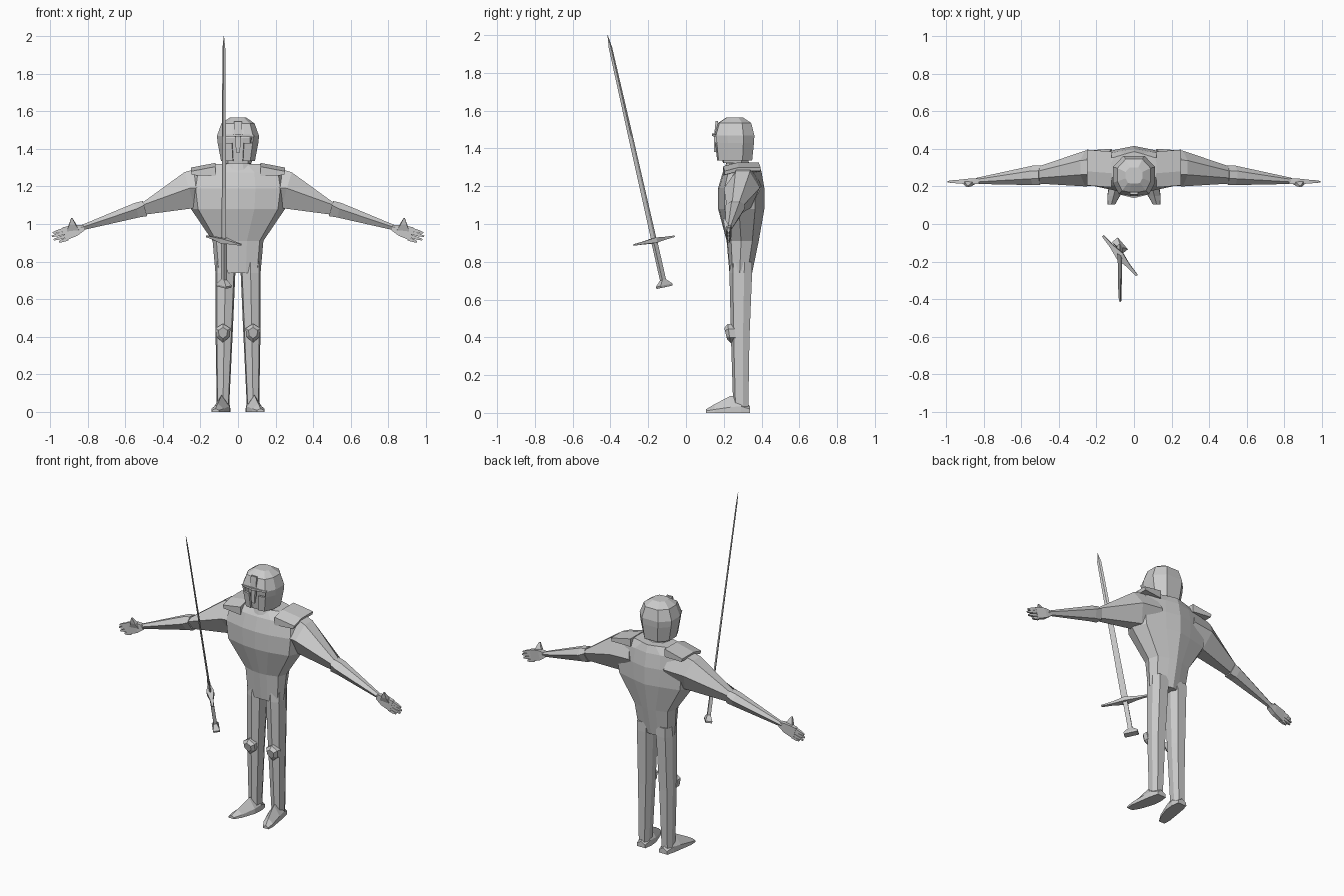
import bpy, bmesh
from mathutils import Vector

cube = bpy.data.objects.get("Cube")
if cube:
    bpy.data.objects.remove(cube)

steel = bpy.data.materials.new("plain_grey")
steel.use_nodes = True
GREY = (0.6, 0.6, 0.6, 1)
steel.diffuse_color = GREY
steel.node_tree.nodes["Principled BSDF"].inputs["Base Color"].default_value = GREY


def loft(name, rings, side=1, skip=(), caps=True):
    """Skin a list of equal point rings; skip holds (row, column) faces left open."""
    bm = bmesh.new()
    vs = [[bm.verts.new((p[0] * side, p[1], p[2])) for p in r] for r in rings]
    n = len(vs[0])
    for i in range(len(vs) - 1):
        for j in range(n):
            if (i, j) not in skip:
                k = (j + 1) % n
                bm.faces.new((vs[i][j], vs[i][k], vs[i + 1][k], vs[i + 1][j]))
    bm.faces.new(vs[-1])
    if caps:
        bm.faces.new(vs[0])
    bmesh.ops.recalc_face_normals(bm, faces=bm.faces)
    me = bpy.data.meshes.new(name)
    bm.to_mesh(me)
    bm.free()
    me.materials.append(steel)
    ob = bpy.data.objects.new(name, me)
    bpy.context.collection.objects.link(ob)
    return ob


def mirrored(half):
    return half + [(-x, y) for x, y in reversed(half) if x > 0]


def level(shape, z, w, yf, yb, cx=0):
    """Horizontal ring: a unit shape stretched to half width w and depth yf..yb."""
    cy, d = (yf + yb) / 2, (yb - yf) / 2
    return [(cx + x * w, cy + y * d, z) for x, y in shape]


def bar(name, a, b, across, sizes, side=1):
    """Tapered four-sided bar from a to b; sizes are (t, half width, half depth)."""
    a, b = Vector(a), Vector(b)
    u = Vector(across).normalized()
    v = (b - a).cross(u).normalized()
    rings = []
    for t, w, d in sizes:
        c = a.lerp(b, t)
        rings.append([c + u * w + v * d, c - u * w + v * d,
                      c - u * w - v * d, c + u * w - v * d])
    return loft(name, rings, side)


# Torso and neck
body = mirrored([(0, -1), (.35, -.95), (.85, -.72), (1, -.1), (.85, .6), (.35, .85), (0, 1)])
loft("torso", [level(body, *r) for r in (
    (.74, .12, .23, .35), (.91, .135, .215, .385), (1.08, .25, .17, .415),
    (1.19, .265, .17, .415), (1.275, .25, .195, .40), (1.32, .13, .225, .385))])
loft("neck", [level(body, *r) for r in (
    (1.28, .09, .2, .37), (1.33, .065, .215, .33), (1.4, .06, .21, .32))])

# Helmet shell with an open visor, over an inner head
dome = [(.3, -1), (.72, -.92), (1, -.35), (1, .45), (.5, 1),
        (-.5, 1), (-1, .45), (-1, -.35), (-.72, -.92), (-.3, -1)]
LEVELS = ((1.335, .09, .165, .35), (1.43, .108, .155, .36), (1.468, .112, .15, .362),
          (1.535, .088, .17, .345), (1.565, .045, .215, .30))
visor = {(0, 9), (1, 9), (1, 0), (1, 8)}
helmet = loft("helmet", [level(dome, *r) for r in LEVELS], skip=visor, caps=False)
solid = helmet.modifiers.new("thickness", "SOLIDIFY")
solid.thickness = .012
solid.offset = -1
loft("head", [level(dome, z - .012, w * .8, yf + .03, yb - .02) for z, w, yf, yb in LEVELS])
bar("nose_guard", (0, .155, 1.38), (0, .163, 1.545), (1, 0, 0),
    ((0, .011, .006), (.5, .014, .01), (.6, .02, .01), (1, .02, .006)))
for s in (1, -1):
    bar("brow", (0, .146, 1.472), (.085, .165, 1.468), (0, 1, 0),
        ((0, .008, .007), (1, .006, .005)), s)


def arm_ring(x, yf, yb, zt, zm, zb):
    c, d = (yf + yb) / 2, (yb - yf) / 2
    pts = ((-1, zm), (-.35, zt), (.45, zt), (1, zm), (.5, zb), (-.4, zb))
    return [(x - .3 * (zm - z), c + y * d, z) for y, z in pts]


leg_shape = [(0, -1), (.85, -.7), (1, .3), (.6, 1), (-.6, 1), (-1, .3), (-.85, -.7)]
knee_shape = ((0, .05), (.04, .025), (.036, -.02), (0, -.05), (-.036, -.02), (-.04, .025))

for s, tag in ((1, "left_"), (-1, "right_")):
    # Arm
    loft(tag + "upper_arm", [arm_ring(*r) for r in (
        (.12, .21, .40, 1.315, 1.2, 1.12), (.26, .2, .39, 1.275, 1.19, 1.085),
        (.51, .215, .305, 1.11, 1.1, 1.05))], s)
    loft(tag + "forearm", [arm_ring(*r) for r in (
        (.50, .208, .312, 1.122, 1.1, 1.042), (.54, .207, .31, 1.112, 1.08, 1.035),
        (.84, .213, .245, .99, .979, .965))], s)

    # Hand: palm, four fingers and thumb
    bar(tag + "palm", (.82, .228, .98), (.925, .225, .947), (.25, 0, .95),
        ((0, .014, .014), (.4, .03, .015), (1, .036, .010)), s)
    for i, tip in enumerate(((.985, .952), (.99, .934), (.98, .916), (.952, .905))):
        bar(tag + "finger", (.922 - .006 * i, .225, .972 - .017 * i), (tip[0], .225, tip[1]),
            (.25, 0, .95), ((0, .009, .009), (.6, .008, .008), (1, .004, .004)), s)
    bar(tag + "thumb", (.876, .224, .965), (.884, .2, 1.03), (1, 0, 0),
        ((0, .034, .011), (.5, .018, .011), (1, .004, .004)), s)

    # Shoulder plate
    loft(tag + "shoulder_plate", [
        [(.12, y, z - .05), (.245, y + .01, z - .045), (.25, y + .01, z - .025), (.12, y, z)]
        for y, z in ((.195, 1.305), (.27, 1.325), (.385, 1.325))], s)

    # Leg
    loft(tag + "leg", [level(leg_shape, *r) for r in (
        (.03, .033, .25, .33, .08), (.4, .045, .238, .336, .074),
        (.74, .053, .23, .35, .067), (.8, .055, .235, .35, .065))], s)
    loft(tag + "knee_guard", [
        [(.08 + x * k, y - z * .15, .42 + z * k) for x, z in knee_shape]
        for y, k in ((.26, 1), (.228, 1), (.21, .6))], s)

    # Foot, splayed outward
    loft(tag + "foot", [
        [(c - w, y, 0), (c + w, y, 0), (c + w * .95, y, e), (c, y, h), (c - w * .95, y, e)]
        for y, c, w, e, h in (
            (.34, .077, .03, .02, .035), (.29, .08, .04, .035, .085),
            (.235, .087, .042, .03, .09), (.15, .108, .034, .018, .045),
            (.105, .12, .02, .01, .018))], s)

# Sword floating in front, leaning forward
BASE, TIP = Vector((-.075, -.113, .665)), Vector((-.075, -.415, 2))
GUARD = Vector((.18, -.21, -.045))
bar("sword_pommel", BASE, TIP, GUARD,
    ((0, .04, .018), (.008, .042, .02), (.03, .012, .01)))
bar("sword_grip", BASE, TIP, GUARD, ((.015, .013, .01), (.19, .013, .01)))
mid = BASE.lerp(TIP, .185)
bar("sword_guard", mid - GUARD / 2, mid + GUARD / 2, TIP - BASE,
    ((0, .004, .006), (.25, .008, .01), (.5, .014, .022), (.75, .008, .01), (1, .004, .006)))


def blade_ring(t, w, d):
    u = GUARD.normalized()
    v = (TIP - BASE).cross(u).normalized()
    c = BASE.lerp(TIP, t)
    return [c + u * w, c + v * d, c - u * w, c - v * d]


loft("sword_blade", [blade_ring(*r) for r in (
    (.18, .019, .006), (.6, .016, .005), (.95, .012, .004), (1, .001, .001))])
